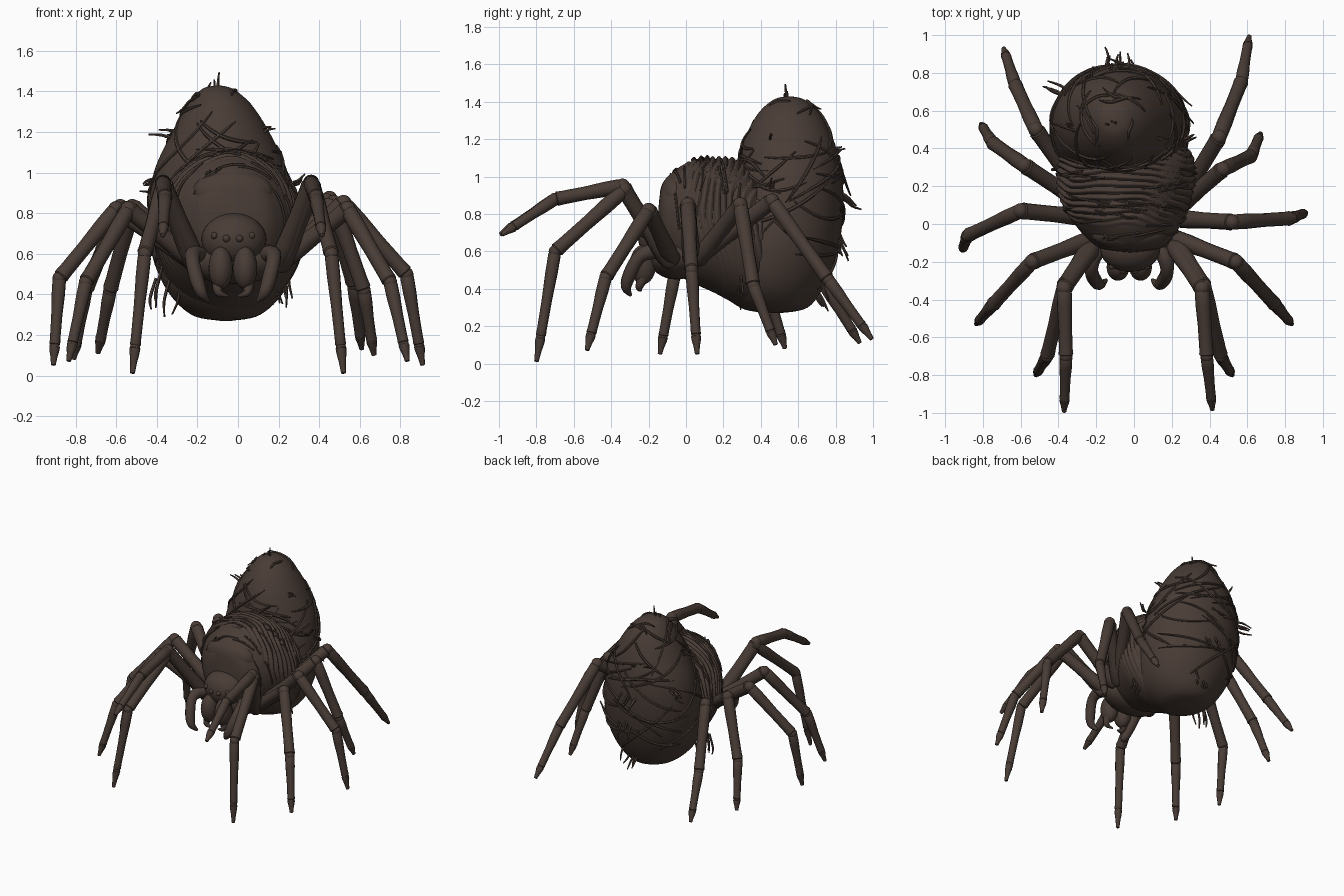
import bpy, bmesh, math, random
from mathutils import Vector

random.seed(7)
cube = bpy.data.objects.get("Cube")
if cube:
    bpy.data.objects.remove(cube)


def material(name, rgb):
    m = bpy.data.materials.new(name)
    m.use_nodes = True
    m.diffuse_color = (*rgb, 1)
    bsdf = m.node_tree.nodes["Principled BSDF"]
    bsdf.inputs["Base Color"].default_value = (*rgb, 1)
    bsdf.inputs["Roughness"].default_value = 0.8
    return m


BROWN = material("dark brown", (0.066, 0.045, 0.036))


def finish(bm, name, angle=50):
    bmesh.ops.recalc_face_normals(bm, faces=bm.faces)
    me = bpy.data.meshes.new(name)
    bm.to_mesh(me)
    bm.free()
    ob = bpy.data.objects.new(name, me)
    bpy.context.collection.objects.link(ob)
    me.materials.append(BROWN)
    bpy.ops.object.select_all(action='DESELECT')
    ob.select_set(True)
    bpy.context.view_layer.objects.active = ob
    bpy.ops.object.shade_smooth_by_angle(angle=math.radians(angle))


def spline(rows, t):
    """Catmull-Rom blend through a list of equal-length rows."""
    i = min(int(t), len(rows) - 2)
    f = t - i
    a, b, c, d = (rows[max(0, min(len(rows) - 1, i + k))] for k in (-1, 0, 1, 2))
    return [q + 0.5 * f * (r - p + f * (2 * p - 5 * q + 4 * r - s + f * (3 * (q - r) + s - p)))
            for p, q, r, s in zip(a, b, c, d)]


def skin(bm, rings):
    """Bridge point rings and close both ends."""
    loops = [[bm.verts.new(p) for p in ring] for ring in rings]
    n = len(loops[0])
    for a, b in zip(loops, loops[1:]):
        for i in range(n):
            bm.faces.new((a[i], a[(i + 1) % n], b[(i + 1) % n], b[i]))
    bm.faces.new(loops[0])
    bm.faces.new(loops[-1])


def tube(bm, pts, radii, sides=10):
    pts = [Vector(p) for p in pts]
    rings, u = [], Vector((0.31, 0.87, 0.4))
    for i, (p, r) in enumerate(zip(pts, radii)):
        d = (pts[min(i + 1, len(pts) - 1)] - pts[max(i - 1, 0)]).normalized()
        u = (u - d * u.dot(d)).normalized()
        v = d.cross(u)
        rings.append([p + r * (u * math.cos(k * math.tau / sides) + v * math.sin(k * math.tau / sides))
                      for k in range(sides)])
    skin(bm, rings)


def smooth_tube(bm, pts, radii, steps=20, sides=10):
    rows = [[*p, r] for p, r in zip(pts, radii)]
    fine = [spline(rows, (len(rows) - 1) * k / steps) for k in range(steps + 1)]
    tube(bm, [f[:3] for f in fine], [max(f[3], 0.002) for f in fine], sides)


def ellipsoid(bm, centre, size):
    made = bmesh.ops.create_uvsphere(bm, u_segments=24, v_segments=16, radius=1)["verts"]
    bmesh.ops.scale(bm, vec=size, verts=made)
    bmesh.ops.translate(bm, vec=centre, verts=made)


# Abdomen sections: z, centre x, centre y, radius x, radius y
ABDOMEN = [(0.27, -0.06, 0.47, 0.03, 0.03), (0.3, -0.06, 0.47, 0.17, 0.18), (0.42, -0.06, 0.45, 0.29, 0.29),
           (0.6, -0.07, 0.48, 0.355, 0.33), (0.8, -0.08, 0.52, 0.36, 0.32), (1.0, -0.085, 0.55, 0.33, 0.285),
           (1.18, -0.085, 0.55, 0.25, 0.245), (1.33, -0.09, 0.55, 0.16, 0.17), (1.41, -0.1, 0.55, 0.08, 0.085),
           (1.43, -0.1, 0.55, 0.01, 0.01)]

# Thorax sections: y, centre x, centre z, radius x, radius z
THORAX = [(-0.15, -0.02, 0.79, 0.01, 0.01), (-0.13, -0.02, 0.78, 0.15, 0.17), (-0.07, -0.025, 0.76, 0.23, 0.265),
          (0.03, -0.035, 0.76, 0.3, 0.325), (0.15, -0.045, 0.74, 0.35, 0.36), (0.27, -0.04, 0.705, 0.365, 0.385),
          (0.39, -0.05, 0.66, 0.34, 0.36), (0.5, -0.05, 0.62, 0.2, 0.22)]


def abdomen_at(t, a, lift=0.0):
    z, x, y, rx, ry = spline(ABDOMEN, t)
    return Vector((x + (rx + lift) * math.cos(a), y + (ry + lift) * math.sin(a), z))


def thorax_at(t, a, lift=0.0):
    y, x, z, rx, rz = spline(THORAX, t)
    # Wavy wrapped folds behind the smooth front plate
    mask = max(0.0, min(1.0, (y + 0.02) * 12)) * max(0.0, min(1.0, 0.7 + math.sin(a)))
    wave = y + 0.05 * math.cos(a) + 0.025 * math.sin(3 * a + 0.6) + 0.006 * math.sin(7 * a + y * 15)
    lift += mask * (0.02 * abs(math.sin(wave * 88)) - 0.01)
    return Vector((x + (rx + lift) * math.cos(a), y, z + (rz + lift) * math.sin(a)))


def body(name, at, top, steps, sides):
    bm = bmesh.new()
    skin(bm, [[at(top * k / steps, math.tau * j / sides) for j in range(sides)] for k in range(steps + 1)])
    finish(bm, name)


body("abdomen", abdomen_at, len(ABDOMEN) - 1, 54, 72)
body("wrapped_thorax", thorax_at, len(THORAX) - 1, 180, 96)

# Long silk strands lying over the body, some ending loose
bm = bmesh.new()
for k in range(56):
    t, a = random.uniform(2.5, 7.6), k * 2.4
    dt, da = random.uniform(-2.6, 1.6), random.choice((-1, 1)) * random.uniform(0.8, 1.9)
    bend = random.uniform(-0.4, 0.4)
    loose = random.choice((0, 0, 0, 0.04))
    path = []
    for i in range(31):
        f = i / 30
        tt = max(1.6, min(7.9, t + dt * f + bend * math.sin(f * math.pi)))
        path.append(abdomen_at(tt, a + da * f, 0.003 + loose * f ** 8))
    tube(bm, path, [0.0095 * (1 - 0.6 * abs(i / 15 - 1) ** 3) for i in range(31)], 6)
for k in range(22):
    t, a = random.uniform(1.8, 5.4), random.uniform(-0.3, 2.8)
    dt, da = random.uniform(-0.4, 0.4), random.uniform(0.5, 1.2)
    path = [thorax_at(t + dt * i / 24, a + da * i / 24, 0.003) for i in range(25)]
    tube(bm, path, [0.007] * 25, 6)
finish(bm, "silk_strands")

# Loose tufts: base point, direction, count
TUFTS = [((-0.1, 0.55, 1.41), (0, -0.01, 0.08), 3), ((-0.3, 0.5, 1.18), (-0.1, 0.03, 0.02), 5),
         ((0.1, 0.45, 1.2), (0.05, 0, 0.03), 3), ((-0.1, 0.83, 0.93), (0, 0.08, -0.06), 6),
         ((-0.05, 0.81, 0.68), (0, 0.04, -0.08), 6), ((-0.05, 0.7, 0.42), (0.02, 0.05, -0.09), 5),
         ((-0.36, 0.3, 0.48), (-0.02, 0, -0.13), 5), ((0.25, 0.3, 0.5), (0.02, 0, -0.13), 5),
         ((0.25, 0.45, 0.95), (0.04, 0.02, 0.03), 4), ((-0.1, -0.06, 0.98), (0, -0.04, 0.04), 4),
         ((-0.15, 0.76, 1.14), (0, 0.08, 0.04), 3), ((-0.36, 0.7, 0.95), (-0.08, 0.04, -0.02), 5)]
bm = bmesh.new()
for base, way, count in TUFTS:
    for k in range(count):
        shift = Vector((random.uniform(-0.07, 0.07), random.uniform(-0.02, 0.02), random.uniform(-0.05, 0.02)))
        start, d = Vector(base) + shift, Vector(way) * random.uniform(0.7, 1.15)
        side = Vector((random.uniform(-0.02, 0.02), 0, random.uniform(-0.02, 0.02)))
        smooth_tube(bm, [start - d * 0.4, start + d * 0.4 + side, start + d], [0.008, 0.008, 0.004], 6, 5)
finish(bm, "loose_tufts")

# Head with brow plate, eyes and jaws
bm = bmesh.new()
ellipsoid(bm, (-0.025, -0.055, 0.9), (0.2, 0.085, 0.115))
finish(bm, "brow_plate")
bm = bmesh.new()
ellipsoid(bm, (-0.02, -0.13, 0.67), (0.16, 0.125, 0.13))
ellipsoid(bm, (-0.02, -0.05, 0.57), (0.24, 0.15, 0.12))
finish(bm, "head")
bm = bmesh.new()
for s in (-1, 1):
    for x, y, z, r in ((0.032, -0.247, 0.675, 0.018), (0.092, -0.225, 0.69, 0.017)):
        ellipsoid(bm, (s * x - 0.025, y, z), (r, r, r))
finish(bm, "eyes")
for s, label in ((-1, "right"), (1, "left")):
    def mirrored(pts):
        return [(s * x - 0.025, y, z) for x, y, z in pts]
    bm = bmesh.new()
    ellipsoid(bm, mirrored([(0.06, -0.23, 0.53)])[0], (0.06, 0.07, 0.105))
    smooth_tube(bm, mirrored([(0.075, -0.23, 0.46), (0.07, -0.25, 0.41), (0.02, -0.24, 0.39)]), [0.03, 0.02, 0.004])
    finish(bm, label + "_jaw")
    bm = bmesh.new()
    smooth_tube(bm, mirrored([(0.13, -0.1, 0.59), (0.19, -0.18, 0.6), (0.2, -0.25, 0.57), (0.18, -0.3, 0.48),
                              (0.155, -0.32, 0.41), (0.12, -0.295, 0.365)]),
                [0.035, 0.042, 0.036, 0.036, 0.028, 0.008])
    finish(bm, label + "_feeler")


def leg(name, hip, knee, shin, tip):
    hip, knee, shin, tip = map(Vector, (hip, knee, shin, tip))
    ankle = shin.lerp(tip, 0.78)
    bm = bmesh.new()
    for p, q, r0, r1 in ((hip, knee, 0.05, 0.042), (knee, shin, 0.042, 0.036),
                         (shin, ankle, 0.036, 0.025), (ankle, tip, 0.029, 0.011)):
        steps = ((-0.02, 0.6), (0.04, 0.95), (0.25, 1), (0.55, 0.93), (0.9, 1), (0.97, 1.08), (1, 0.7))
        tube(bm, [p.lerp(q, f) for f, _ in steps], [(r0 + (r1 - r0) * f) * g for f, g in steps], 12)
    for p, r in ((knee, 0.04), (shin, 0.034), (ankle, 0.025)):
        ellipsoid(bm, p, (r, r, r))
    finish(bm, name, 40)


# Matching legs: hip, knee, shin joint, tip
PAIRED = {"front": ((0.21, -0.08, 0.53), (0.37, -0.33, 0.93), (0.46, -0.7, 0.6), (0.52, -0.8, 0.01)),
          "second": ((0.2, -0.07, 0.55), (0.54, -0.2, 0.82), (0.75, -0.43, 0.46), (0.835, -0.53, 0.07))}
for label, pts in PAIRED.items():
    for s, side in ((-1, "right"), (1, "left")):
        leg(f"{side}_{label}_leg", *[(s * x, y, z) for x, y, z in pts])

# Legs that stand differently on each side
SINGLE = {"left_raised": ((0.2, -0.1, 0.55), (0.36, -0.34, 0.95), (0.385, -0.7, 0.88), (0.415, -0.985, 0.69)),
          "right_raised": ((-0.2, -0.1, 0.55), (-0.37, -0.34, 0.95), (-0.36, -0.7, 0.88), (-0.37, -0.995, 0.69)),
          "left_middle": ((0.2, 0.03, 0.55), (0.52, 0.01, 0.85), (0.83, 0.03, 0.5), (0.91, 0.06, 0.05)),
          "right_middle": ((-0.2, 0.03, 0.55), (-0.6, 0.07, 0.82), (-0.88, -0.06, 0.48), (-0.91, -0.14, 0.05)),
          "left_third": ((0.2, 0.06, 0.55), (0.47, 0.29, 0.85), (0.62, 0.36, 0.42), (0.67, 0.48, 0.1)),
          "right_third": ((-0.2, 0.06, 0.55), (-0.58, 0.31, 0.83), (-0.75, 0.43, 0.42), (-0.81, 0.53, 0.08)),
          "left_rear": ((0.22, 0.08, 0.58), (0.45, 0.46, 0.87), (0.57, 0.76, 0.45), (0.61, 0.995, 0.13)),
          "right_rear": ((-0.22, 0.08, 0.58), (-0.52, 0.5, 0.83), (-0.63, 0.74, 0.42), (-0.69, 0.93, 0.11))}
for label, pts in SINGLE.items():
    leg(label + "_leg", *pts)
